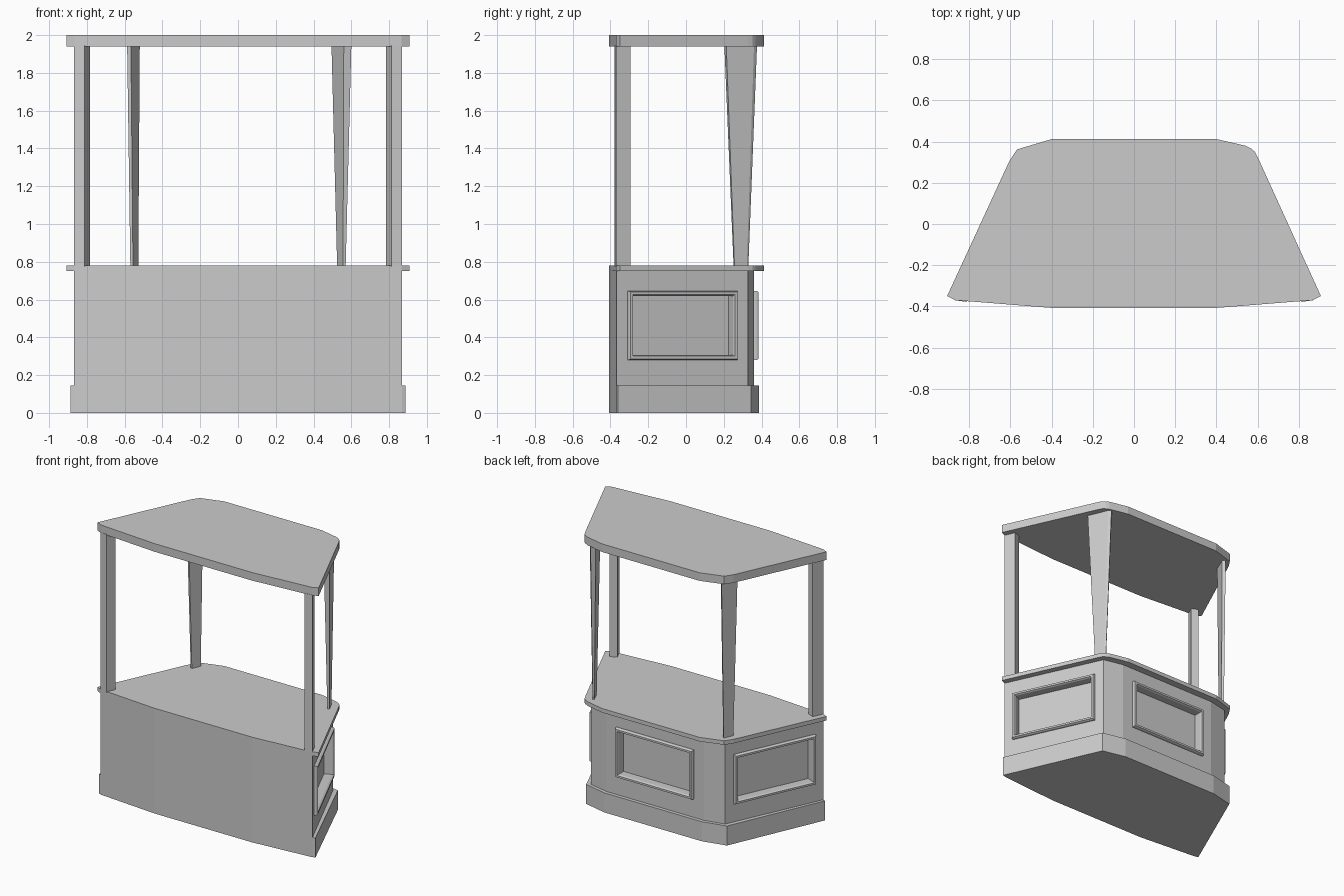
import bpy, bmesh, math
from mathutils import Matrix, Vector

if "Cube" in bpy.data.objects:
    bpy.data.objects.remove(bpy.data.objects["Cube"])


def make_object(name, bm):
    bmesh.ops.recalc_face_normals(bm, faces=bm.faces)
    mesh = bpy.data.meshes.new(name)
    bm.to_mesh(mesh)
    bm.free()
    ob = bpy.data.objects.new(name, mesh)
    bpy.context.collection.objects.link(ob)
    return ob


def loft(name, rings, caps=True, matrix=None):
    """Join rings of 3D points with quads, optionally capping both ends."""
    bm = bmesh.new()
    vs = [[bm.verts.new(p) for p in ring] for ring in rings]
    n = len(rings[0])
    for a, b in zip(vs, vs[1:]):
        for i in range(n):
            j = (i + 1) % n
            bm.faces.new((a[i], a[j], b[j], b[i]))
    if caps:
        bm.faces.new(vs[0])
        bm.faces.new(vs[-1])
    if matrix:
        bm.transform(matrix)
    return make_object(name, bm)


def prism(name, low, z0, z1, high=None):
    return loft(name, [[(x, y, z0) for x, y in low],
                       [(x, y, z1) for x, y in (high or low)]])


def mirrored(half):
    return half + [(-x, y) for x, y in reversed(half)]


# Roof and counter top share one outline
top_outline = [(-.4, -.407), (.4, -.407), (.865, -.37), (.907, -.35),
               (.6, .325), (.585, .352), (.567, .367), (.54, .38), (.4, .412),
               (-.4, .412), (-.567, .362), (-.605, .305),
               (-.907, -.35), (-.865, -.37)]
prism("roof", top_outline, 1.94, 2.0)
prism("counter_top", top_outline, .75, .78)

# Counter body and plinth
body = prism("counter_body", mirrored([(.4, -.407), (.868, -.368),
                                       (.55, .327), (.4, .36)]), 0, .752)
prism("plinth", mirrored([(.4, -.405), (.865, -.368), (.887, -.36),
                          (.577, .345), (.4, .386)]), 0, .145)


# Recessed panels with raised moulding, on the back and both sides
def rect(w, h, d):
    return [(d, -w, -h), (d, w, -h), (d, w, h), (d, -w, h)]


W, H = .317, .183
side_angle = math.atan2(.318, .695)
panels = [("back", (0, .36), math.pi / 2),
          ("right", (.709, -.021), side_angle),
          ("left", (-.709, -.021), math.pi - side_angle)]
for label, (x, y), angle in panels:
    m = Matrix.Translation((x, y, .463)) @ Matrix.Rotation(angle, 4, 'Z')
    loft(label + "_panel_moulding",
         [rect(W, H, -.005), rect(W, H, .012), rect(W - .006, H - .006, .024),
          rect(W - .02, H - .02, .024), rect(W - .026, H - .026, .012),
          rect(W - .026, H - .026, -.005)], False, m)
    cutter = loft(label + "_recess_cutter",
                  [rect(W - .026, H - .026, -.045),
                   rect(W - .026, H - .026, .06)], True, m)
    cutter.hide_render = True
    mod = body.modifiers.new("recess", 'BOOLEAN')
    mod.operation = 'DIFFERENCE'
    mod.solver = 'EXACT'
    mod.object = cutter
    bpy.context.view_layer.objects.active = body
    bpy.ops.object.modifier_apply(modifier=mod.name)
    bpy.data.objects.remove(cutter)

# Straight front posts
post = [(.868, -.37), (.812, -.378), (.783, -.314), (.834, -.293)]
for label, s in (("right", 1), ("left", -1)):
    prism(label + "_front_post", [(s * x, y) for x, y in post], .775, 1.945)

# Back posts widen towards the roof
prism("right_back_post",
      [(.57, .257), (.556, .252), (.525, .323), (.533, .33), (.541, .322)],
      .775, 1.945,
      [(.6, .213), (.56, .203), (.495, .35), (.52, .376), (.537, .36)])
prism("left_back_post",
      [(-.57, .26), (-.556, .254), (-.528, .318), (-.54, .33)],
      .775, 1.945,
      [(-.587, .235), (-.567, .225), (-.52, .335), (-.538, .352)])
